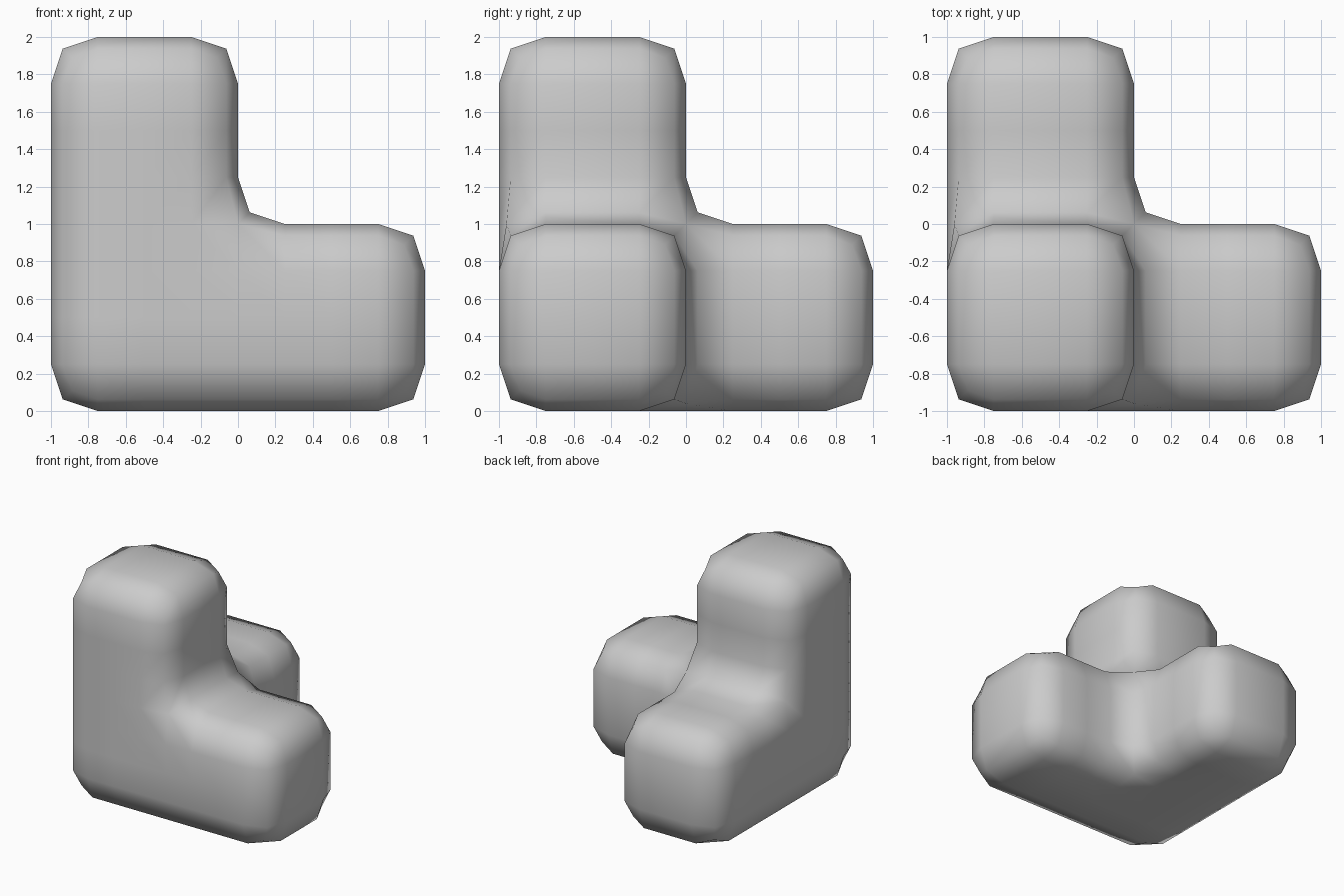
import bpy, bmesh
from mathutils import Vector

if "Cube" in bpy.data.objects:
    bpy.data.objects.remove(bpy.data.objects["Cube"])

bm = bmesh.new()

# Corner block: unit cube, each side split into 2 x 2
CENTRE = Vector((-0.5, -0.5, 0.5))
bmesh.ops.create_cube(bm, size=1.0)
bmesh.ops.subdivide_edges(bm, edges=bm.edges[:], cuts=1, use_grid_fill=True)
bmesh.ops.translate(bm, verts=bm.verts[:], vec=CENTRE)


def extrude_arm(axis):
    """Extrude the corner block's side along +axis by one unit, in two steps."""
    step = Vector((0, 0, 0))
    step[axis] = 0.5
    for i in range(2):
        target = CENTRE[axis] + 0.5 * (i + 1)
        faces = []
        for f in bm.faces:
            d = f.calc_center_median() - CENTRE
            on_plane = all(abs(v.co[axis] - target) < 1e-4 for v in f.verts)
            if on_plane and all(abs(d[k]) < 0.49 for k in range(3) if k != axis):
                faces.append(f)
        out = bmesh.ops.extrude_face_region(bm, geom=faces)["geom"]
        verts = [g for g in out if isinstance(g, bmesh.types.BMVert)]
        bmesh.ops.translate(bm, verts=verts, vec=step)
        old = [f for f in faces if f.is_valid]
        if old:
            bmesh.ops.delete(bm, geom=old, context='FACES')


# Three arms: right, back and up
for axis in range(3):
    extrude_arm(axis)

bmesh.ops.recalc_face_normals(bm, faces=bm.faces[:])
for f in bm.faces:
    f.smooth = True

mesh = bpy.data.meshes.new("three_arm_block")
bm.to_mesh(mesh)
bm.free()
block = bpy.data.objects.new("three_arm_block", mesh)
bpy.context.collection.objects.link(block)

# One level of rounding
sub = block.modifiers.new("rounding", 'SUBSURF')
sub.levels = 1
sub.render_levels = 1
sub.use_limit_surface = False
